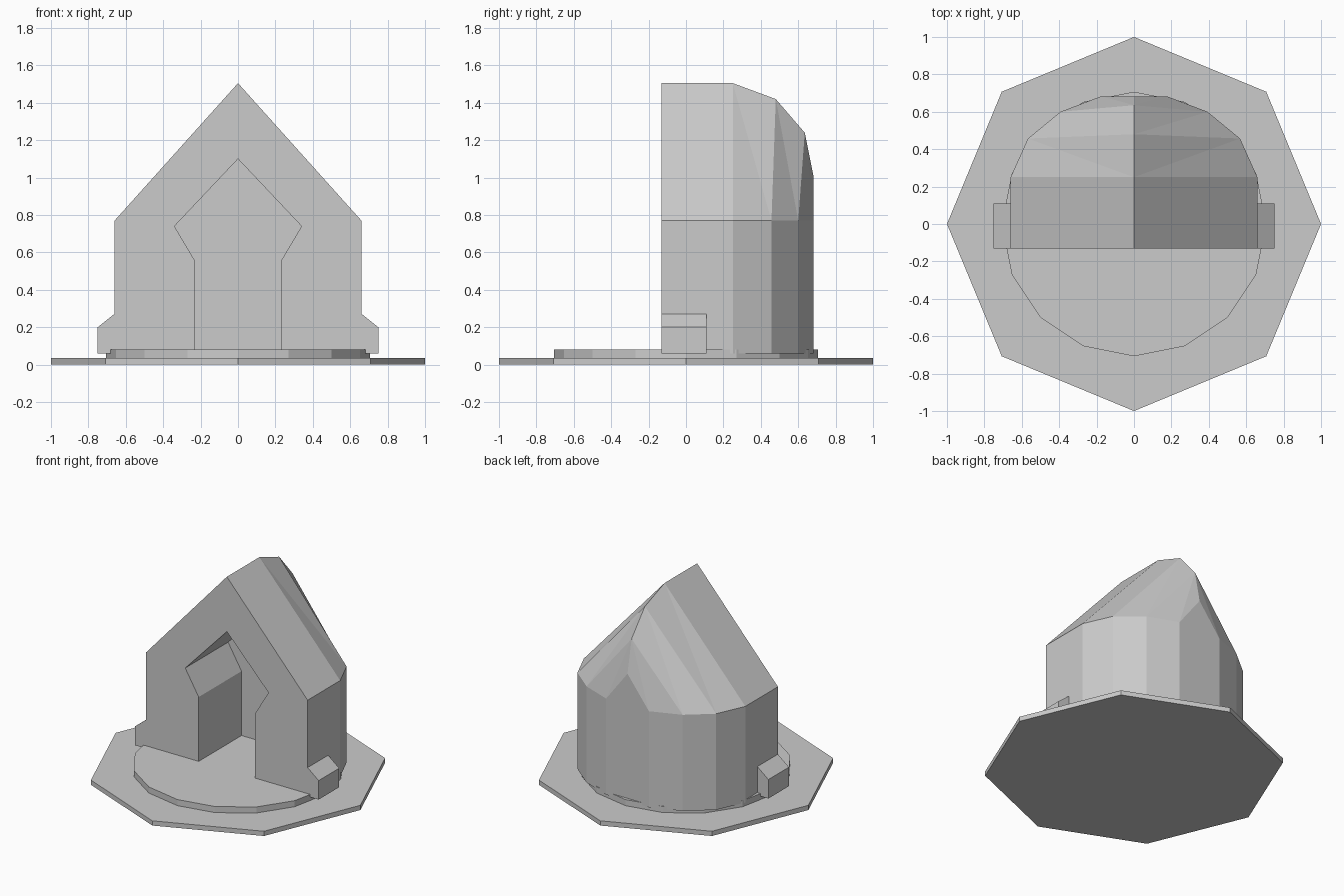
import bpy
import math

if "Cube" in bpy.data.objects:
    bpy.data.objects.remove(bpy.data.objects["Cube"])


def make(name, verts, faces):
    mesh = bpy.data.meshes.new(name)
    mesh.from_pydata(verts, [], faces)
    mesh.update()
    obj = bpy.data.objects.new(name, mesh)
    bpy.context.collection.objects.link(obj)
    return obj


def slab(name, sides, radius, z0, z1):
    bpy.ops.mesh.primitive_cylinder_add(vertices=sides, radius=radius, depth=z1 - z0,
                                        location=(0, 0, (z0 + z1) / 2))
    bpy.context.object.name = name


def extrude_y(name, profile, y0, y1):
    """Extrude a counter-clockwise (x, z) profile along y."""
    n = len(profile)
    verts = [(x, y, z) for y in (y0, y1) for x, z in profile]
    faces = [list(range(n)), list(range(2 * n - 1, n - 1, -1))]
    faces += [(i, i + n, (i + 1) % n + n, (i + 1) % n) for i in range(n)]
    return make(name, verts, faces)


# Stepped base
slab("base_plate", 8, 1.0, 0.0, 0.035)
slab("base_disc", 16, 0.707, 0.035, 0.08)

# Gabled shell: sections from front to back
# (eave half-width, eave y, ridge y, ridge z)
sections = [(0.66, -0.13, -0.13, 1.505), (0.66, 0.25, 0.25, 1.505),
            (0.567, 0.457, 0.48, 1.42), (0.393, 0.6, 0.635, 1.24),
            (0.175, 0.683, 0.683, 1.0)]
FLOOR, EAVE = 0.06, 0.77
verts, faces = [], []
for w, ey, ry, rz in sections:
    verts += [(-w, ey, FLOOR), (-w, ey, EAVE), (0, ry, rz), (w, ey, EAVE), (w, ey, FLOOR)]
for i in range(len(sections) - 1):
    a, b = i * 5, i * 5 + 5
    faces += [(a, a + 1, b + 1, b), (a + 4, b + 4, b + 3, a + 3), (a, b, b + 4, a + 4)]
    if i == 0:
        faces += [(a + 1, a + 2, b + 2, b + 1), (a + 2, a + 3, b + 3, b + 2)]
    else:
        faces += [(a + 1, a + 2, b + 1), (a + 2, b + 2, b + 1),
                  (a + 2, a + 3, b + 3), (a + 2, b + 3, b + 2)]
faces += [(4, 3, 2, 1, 0), tuple(range(len(verts) - 5, len(verts)))]
shell = make("shelter_shell", verts, faces)

# Arrow-shaped niche cut into the front
half = [(0.23, -0.1), (0.23, 0.555), (0.34, 0.74)]
niche = half + [(0, 1.1)] + [(-x, z) for x, z in reversed(half)]
cutter = extrude_y("niche_cutter", niche, -0.4, 0.37)
cutter.hide_render = True
cutter.hide_set(True)

# Consistent outward normals before cutting
import bmesh
for obj in (shell, cutter):
    bm = bmesh.new()
    bm.from_mesh(obj.data)
    bmesh.ops.recalc_face_normals(bm, faces=bm.faces)
    bm.to_mesh(obj.data)
    bm.free()

cut = shell.modifiers.new("niche", 'BOOLEAN')
cut.operation = 'DIFFERENCE'
cut.solver = 'EXACT'
cut.object = cutter

# Side feet
foot = extrude_y("side_feet", [(0.66, 0.06), (0.75, 0.06), (0.75, 0.2), (0.66, 0.272)],
                 -0.13, 0.11)
foot.modifiers.new("mirror", 'MIRROR')
